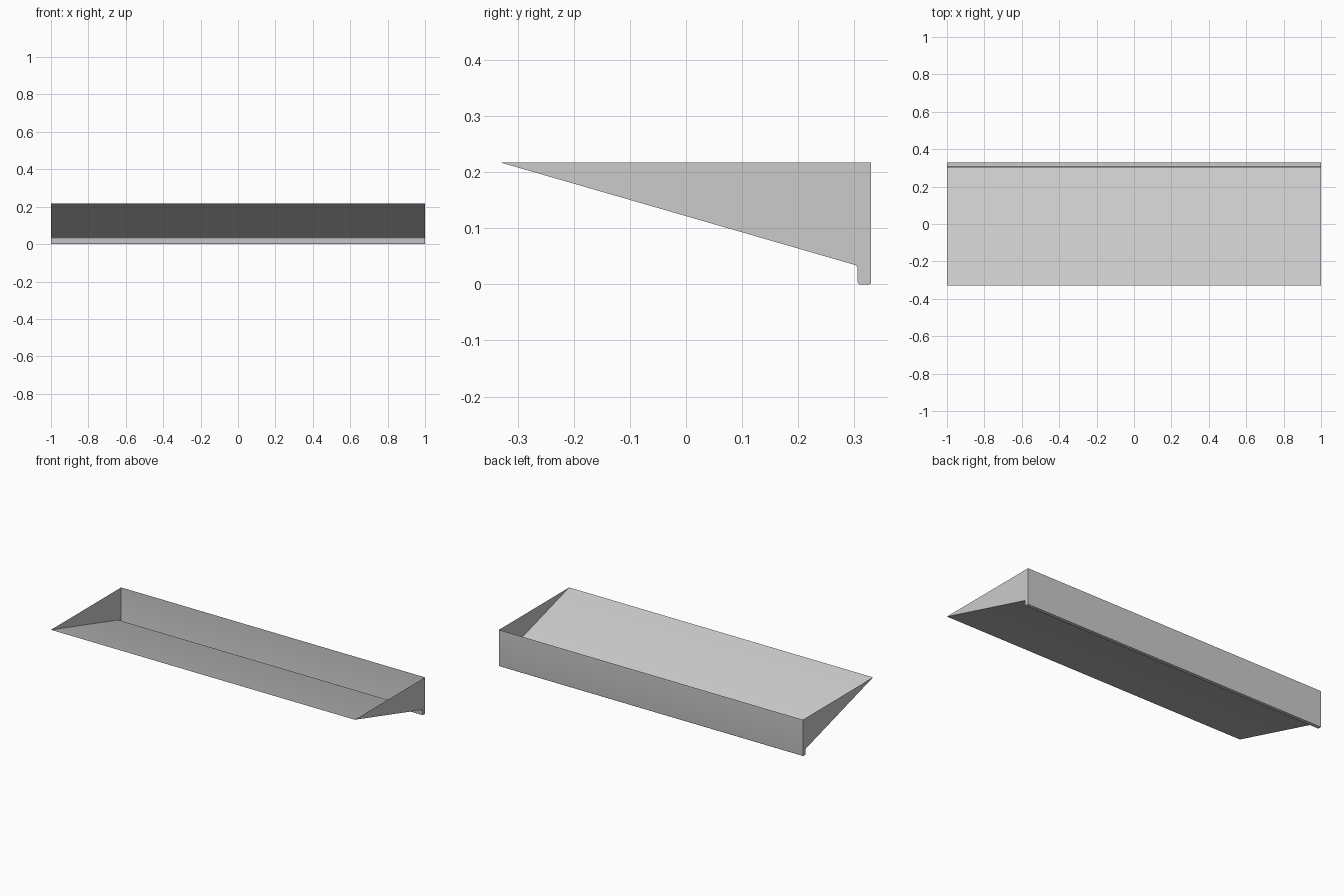
import bpy, bmesh, math

if "Cube" in bpy.data.objects:
    bpy.data.objects.remove(bpy.data.objects["Cube"])

# Side profile (y, z): front lip, sloping floor, drip channel, back wall
def arc(cy, cz, r, a0, a1, n=5):
    return [(cy + r * math.cos(math.radians(a0 + (a1 - a0) * i / n)),
             cz + r * math.sin(math.radians(a0 + (a1 - a0) * i / n))) for i in range(n + 1)]

profile = [(-0.33, 0.217)]
profile += arc(0.2985, 0.0275, 0.0075, 74, 0)     # floor turns down into channel
profile += arc(0.310, 0.004, 0.004, 180, 270)     # channel bottom, front corner
profile += arc(0.326, 0.004, 0.004, 270, 360)     # channel bottom, back corner
profile += [(0.33, 0.217)]

def make_object(name, bm):
    mesh = bpy.data.meshes.new(name)
    bm.to_mesh(mesh)
    bm.free()
    ob = bpy.data.objects.new(name, mesh)
    bpy.context.collection.objects.link(ob)
    return ob

# Thin sheet shell: open-topped trough
bm = bmesh.new()
left = [bm.verts.new((-1, y, z)) for y, z in profile]
right = [bm.verts.new((1, y, z)) for y, z in profile]
for i in range(len(profile) - 1):
    bm.faces.new((left[i], left[i + 1], right[i + 1], right[i]))

# Wedge-shaped end panels closing both sides
bm.faces.new(left[::-1])
bm.faces.new(right)
bm.normal_update()
tray = make_object("trough_tray", bm)

bpy.context.view_layer.objects.active = tray
tray.select_set(True)
bpy.ops.object.shade_smooth_by_angle(angle=math.radians(30))
